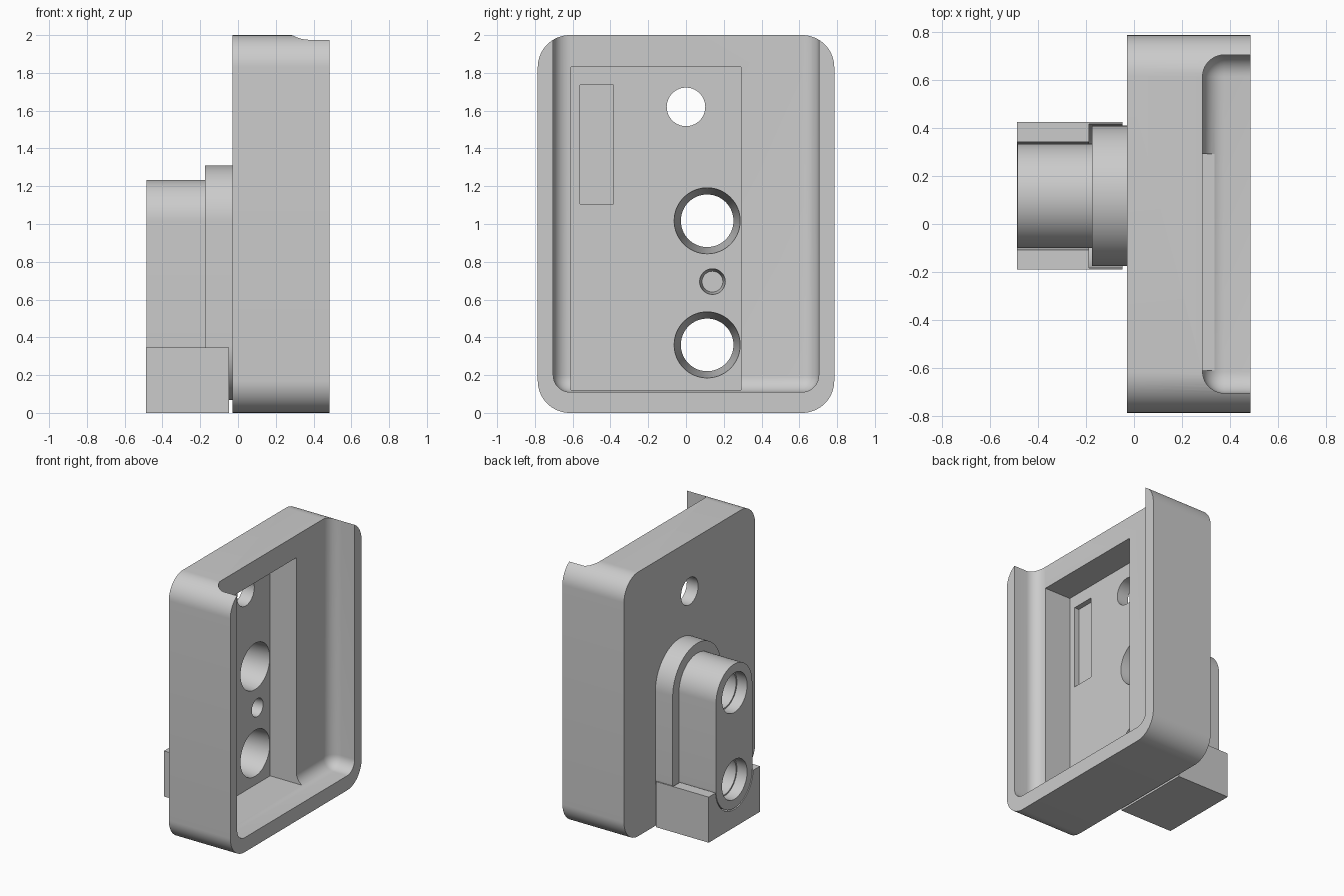
import bpy, bmesh, math

if "Cube" in bpy.data.objects:
    bpy.data.objects.remove(bpy.data.objects["Cube"], do_unlink=True)

grey = bpy.data.materials.new("plain grey")
grey.use_nodes = True
grey.diffuse_color = (0.6, 0.6, 0.6, 1)
grey.node_tree.nodes["Principled BSDF"].inputs["Base Color"].default_value = (0.6, 0.6, 0.6, 1)


def finish(name, bm):
    bmesh.ops.recalc_face_normals(bm, faces=bm.faces)
    mesh = bpy.data.meshes.new(name)
    bm.to_mesh(mesh)
    bm.free()
    mesh.materials.append(grey)
    ob = bpy.data.objects.new(name, mesh)
    bpy.context.collection.objects.link(ob)
    return ob


def rounded(name, x0, x1, y0, y1, z0, z1, r, steps=16, end_scale=1.0):
    """Rounded rectangle in the YZ plane, extruded along X, optionally tapered."""
    bm = bmesh.new()
    cy, cz = (y0 + y1) / 2, (z0 + z1) / 2
    rings = []
    for x, s in ((x0, 1.0), (x1, end_scale)):
        ring = []
        for q, (py, pz) in enumerate(((y1 - r, z1 - r), (y0 + r, z1 - r),
                                      (y0 + r, z0 + r), (y1 - r, z0 + r))):
            for i in range(steps + 1):
                a = math.pi / 2 * (q + i / steps)
                y, z = py + r * math.cos(a), pz + r * math.sin(a)
                ring.append(bm.verts.new((x, cy + (y - cy) * s, cz + (z - cz) * s)))
        rings.append(ring)
    bm.faces.new(rings[0])
    bm.faces.new(rings[1])
    n = len(rings[0])
    for i in range(n):
        j = (i + 1) % n
        bm.faces.new((rings[0][i], rings[0][j], rings[1][j], rings[1][i]))
    bmesh.ops.remove_doubles(bm, verts=bm.verts, dist=1e-5)
    return finish(name, bm)


def disc(name, x0, x1, y, z, r, r_end=None):
    return rounded(name, x0, x1, y - r, y + r, z - r, z + r, r,
                   end_scale=(r_end or r) / r)


def box(name, x0, x1, y0, y1, z0, z1, bevel=0):
    bm = bmesh.new()
    bmesh.ops.create_cube(bm, size=1)
    for v in bm.verts:
        v.co = ((x0 + x1) / 2 + v.co.x * (x1 - x0),
                (y0 + y1) / 2 + v.co.y * (y1 - y0),
                (z0 + z1) / 2 + v.co.z * (z1 - z0))
    if bevel:
        bmesh.ops.bevel(bm, geom=bm.edges[:], offset=bevel, segments=10,
                        profile=0.5, affect='EDGES')
    return finish(name, bm)


def combine(target, other, operation):
    bpy.context.view_layer.objects.active = target
    mod = target.modifiers.new(operation.lower(), 'BOOLEAN')
    mod.operation, mod.solver, mod.object = operation, 'EXACT', other
    bpy.ops.object.modifier_apply(modifier=mod.name)
    bpy.data.objects.remove(other, do_unlink=True)


def smooth(ob):
    bpy.ops.object.select_all(action='DESELECT')
    ob.select_set(True)
    bpy.context.view_layer.objects.active = ob
    bpy.ops.object.shade_smooth_by_angle(angle=math.radians(30))


MID, LOW, HIGH = 0.117, 0.36, 1.017    # boss centre line and hole heights


def stadium(name, x0, x1, r):
    return rounded(name, x0, x1, MID - r, MID + r, LOW - r, HIGH + r, r, steps=24)


# Housing with a stepped rear boss
housing = rounded("housing", -0.03, 0.485, -0.785, 0.785, 0, 2, 0.17)
combine(housing, stadium("wide_boss", -0.175, 0.04, 0.292), 'UNION')
combine(housing, stadium("narrow_boss", -0.485, 0.02, 0.217), 'UNION')

# Shallow filleted tray, open at the top, then the deep pocket and its slot
combine(housing, box("tray", 0.285, 1, -0.703, 0.703, 0.11, 2.5, 0.09), 'DIFFERENCE')
combine(housing, box("pocket", 0.065, 0.6, -0.61, 0.292, 0.12, 1.83), 'DIFFERENCE')
combine(housing, box("slot", 0.025, 0.1, -0.56, -0.385, 1.105, 1.735), 'DIFFERENCE')

# Tapered bores with a wider rear mouth
for z in (LOW, HIGH):
    combine(housing, disc("bore", 0.08, -0.43, 0.112, z, 0.176, 0.137), 'DIFFERENCE')
    combine(housing, disc("mouth", -0.4, -0.6, 0.112, z, 0.15), 'DIFFERENCE')

# Blind hole between the bores and the upper through hole
combine(housing, disc("blind_hole", 0.08, -0.1, 0.14, 0.695, 0.069, 0.055), 'DIFFERENCE')
combine(housing, disc("upper_hole", 0.2, -0.2, 0, 1.62, 0.102), 'DIFFERENCE')
smooth(housing)

# Separate rear cradle with a clearance socket around the boss
cradle = box("cradle", -0.487, -0.047, MID - 0.307, MID + 0.307, 0, 0.345)
combine(cradle, stadium("wide_socket", -0.187, 0.1, 0.3), 'DIFFERENCE')
combine(cradle, stadium("narrow_socket", -0.6, -0.1, 0.225), 'DIFFERENCE')
smooth(cradle)
